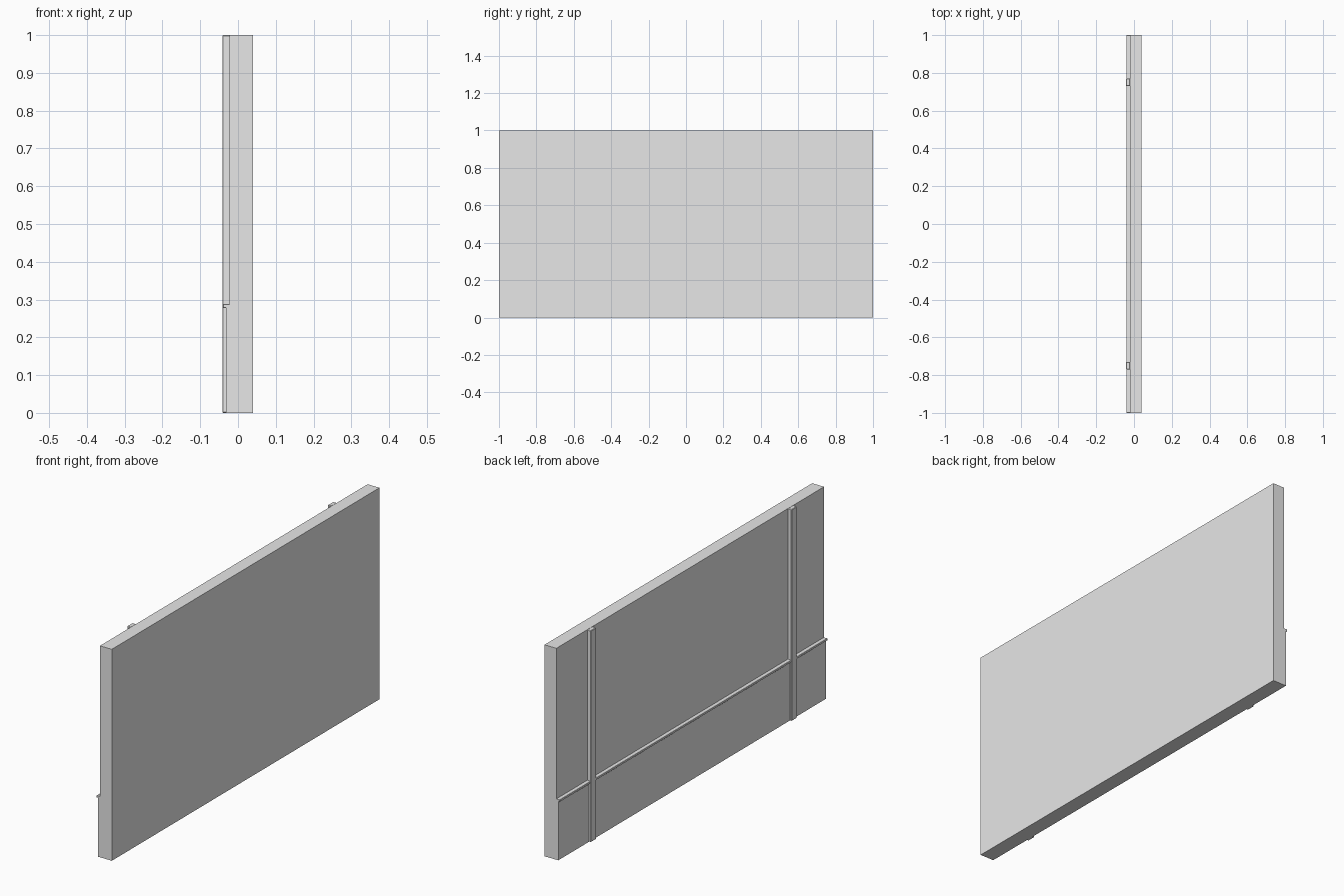
import bpy, bmesh

if "Cube" in bpy.data.objects:
    bpy.data.objects.remove(bpy.data.objects["Cube"])

# One plain grey for the whole panel
grey = bpy.data.materials.new("light_grey")
grey.diffuse_color = (0.8, 0.8, 0.8, 1)
grey.use_nodes = True
grey.node_tree.nodes["Principled BSDF"].inputs["Base Color"].default_value = grey.diffuse_color


def finish(name, bm):
    bmesh.ops.recalc_face_normals(bm, faces=bm.faces)
    mesh = bpy.data.meshes.new(name)
    bm.to_mesh(mesh)
    bm.free()
    mesh.materials.append(grey)
    obj = bpy.data.objects.new(name, mesh)
    bpy.context.collection.objects.link(obj)
    return obj


def box(name, lo, hi, bevel=0):
    bm = bmesh.new()
    bmesh.ops.create_cube(bm, size=1)
    for v in bm.verts:
        v.co = [(lo[i] + hi[i]) / 2 + v.co[i] * (hi[i] - lo[i]) for i in range(3)]
    obj = finish(name, bm)
    if bevel:
        mod = obj.modifiers.new("edge_bevel", 'BEVEL')
        mod.width = bevel
        mod.segments = 1
    return obj


# Wall slab: stepped profile in x/z, thicker below the rail
profile = [(0.04, 0), (0.04, 1), (-0.022, 1), (-0.022, 0.283),
           (-0.032, 0.283), (-0.032, 0)]
bm = bmesh.new()
face = bm.faces.new([bm.verts.new((x, -1, z)) for x, z in profile])
ext = bmesh.ops.extrude_face_region(bm, geom=[face])
bmesh.ops.translate(bm, vec=(0, 2, 0),
                    verts=[g for g in ext["geom"] if isinstance(g, bmesh.types.BMVert)])
finish("wall_slab", bm)

# Horizontal rail along the step
box("rail", (-0.040, -1, 0.278), (-0.021, 1, 0.288), 0.001)

# Two upright battens
for side, y in (("front", -0.75), ("back", 0.75)):
    box(side + "_batten", (-0.0415, y - 0.02, 0), (-0.021, y + 0.02, 1), 0.002)
